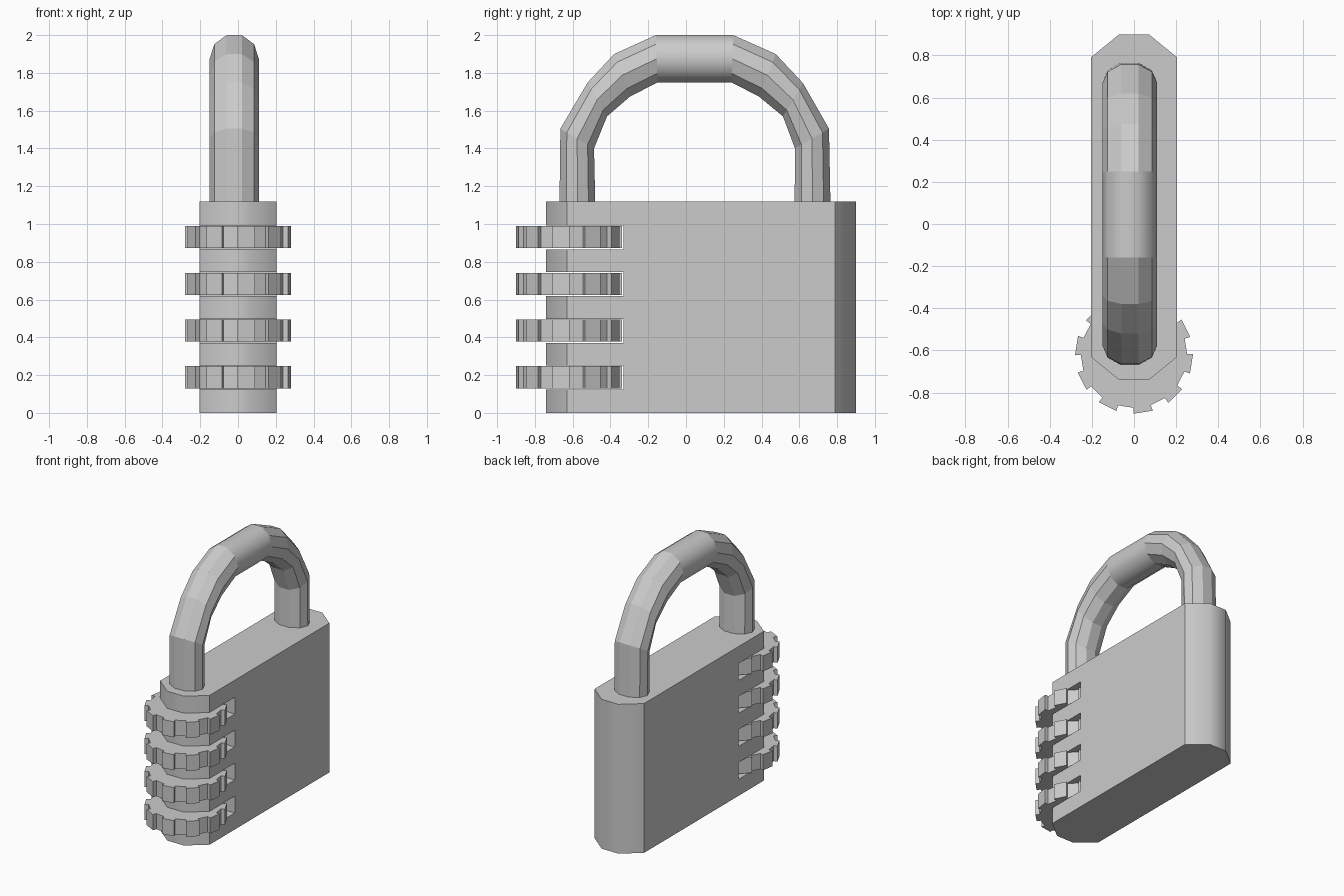
import bpy, bmesh, math

if "Cube" in bpy.data.objects:
    bpy.data.objects.remove(bpy.data.objects["Cube"])

DIALS_Z = [0.13 + 0.2473 * i for i in range(4)]
DIAL_H = 0.117


def new_object(name, bm):
    bmesh.ops.recalc_face_normals(bm, faces=bm.faces)
    mesh = bpy.data.meshes.new(name)
    bm.to_mesh(mesh)
    bm.free()
    obj = bpy.data.objects.new(name, mesh)
    bpy.context.collection.objects.link(obj)
    return obj


def prism(name, outline, z0, z1):
    """Extrude a flat xy outline from z0 to z1."""
    bm = bmesh.new()
    face = bm.faces.new([bm.verts.new((x, y, z0)) for x, y in outline])
    ext = bmesh.ops.extrude_face_region(bm, geom=[face])["geom"]
    bmesh.ops.translate(bm, vec=(0, 0, z1 - z0),
                        verts=[v for v in ext if isinstance(v, bmesh.types.BMVert)])
    return new_object(name, bm)


# Body: long slab with chamfered, rounded-looking ends
right = [(0.07, -0.74), (0.205, -0.63), (0.205, 0.79), (0.07, 0.90)]
outline = right + [(-x, y) for x, y in reversed(right)]
body = prism("lock_body", outline, 0, 1.12)

# Slots for the dials, cut right through the front end
for i, z in enumerate(DIALS_Z):
    box = [(-0.4, -1), (0.4, -1), (0.4, -0.33), (-0.4, -0.33)]
    cutter = prism(f"slot_cutter_{i + 1}", box, z - 0.006, z + DIAL_H + 0.003)
    cutter.hide_render = True
    cutter.hide_set(True)
    mod = body.modifiers.new("slot", 'BOOLEAN')
    mod.operation = 'DIFFERENCE'
    mod.solver = 'EXACT'
    mod.object = cutter

# Bake the slots and remove the cutters
graph = bpy.context.evaluated_depsgraph_get()
cut_mesh = bpy.data.meshes.new_from_object(body.evaluated_get(graph))
body.modifiers.clear()
body.data = cut_mesh
for obj in [o for o in bpy.data.objects if o.name.startswith("slot_cutter")]:
    bpy.data.objects.remove(obj)
bpy.context.view_layer.objects.active = body
body.select_set(True)
bpy.ops.object.shade_smooth_by_angle(angle=math.radians(45))

# Number dials: ten-toothed wheels
gear = []
for k in range(10):
    mid = -81 + 36 * k
    for offset, r in ((-9.5, 0.252), (-9.5, 0.28), (9.5, 0.28), (9.5, 0.252)):
        a = math.radians(mid + offset)
        gear.append((r * math.cos(a), -0.62 + r * math.sin(a)))
for i, z in enumerate(DIALS_Z):
    prism(f"number_dial_{i + 1}", gear, z, z + DIAL_H)

# Shackle: ten-sided tube lofted between an outer and an inner arc (y, z)
outer = [(-0.67, 1.10), (-0.665, 1.505), (-0.52, 1.75), (-0.38, 1.90), (-0.16, 2.0),
         (0.25, 2.0), (0.475, 1.90), (0.62, 1.745), (0.757, 1.505), (0.765, 1.10)]
inner = [(-0.48, 1.10), (-0.487, 1.40), (-0.418, 1.57), (-0.296, 1.675), (-0.15, 1.75),
         (0.24, 1.75), (0.386, 1.675), (0.513, 1.57), (0.577, 1.40), (0.575, 1.10)]
bm = bmesh.new()
rings = []
for (oy, oz), (iy, iz) in zip(outer, inner):
    ring = []
    for k in range(10):
        a = math.tau * k / 10
        t = 0.5 + 0.5 * math.sin(a) / math.sin(math.radians(72))
        ring.append(bm.verts.new((-0.02 + 0.13 * math.cos(a),
                                  iy + (oy - iy) * t, iz + (oz - iz) * t)))
    rings.append(ring)
for i in range(len(rings) - 1):
    for k in range(10):
        n = (k + 1) % 10
        f = bm.faces.new((rings[i][k], rings[i][n], rings[i + 1][n], rings[i + 1][k]))
        f.smooth = i == 4  # straight middle piece is smooth
bm.faces.new(rings[0])
bm.faces.new(rings[-1])
new_object("shackle", bm)
